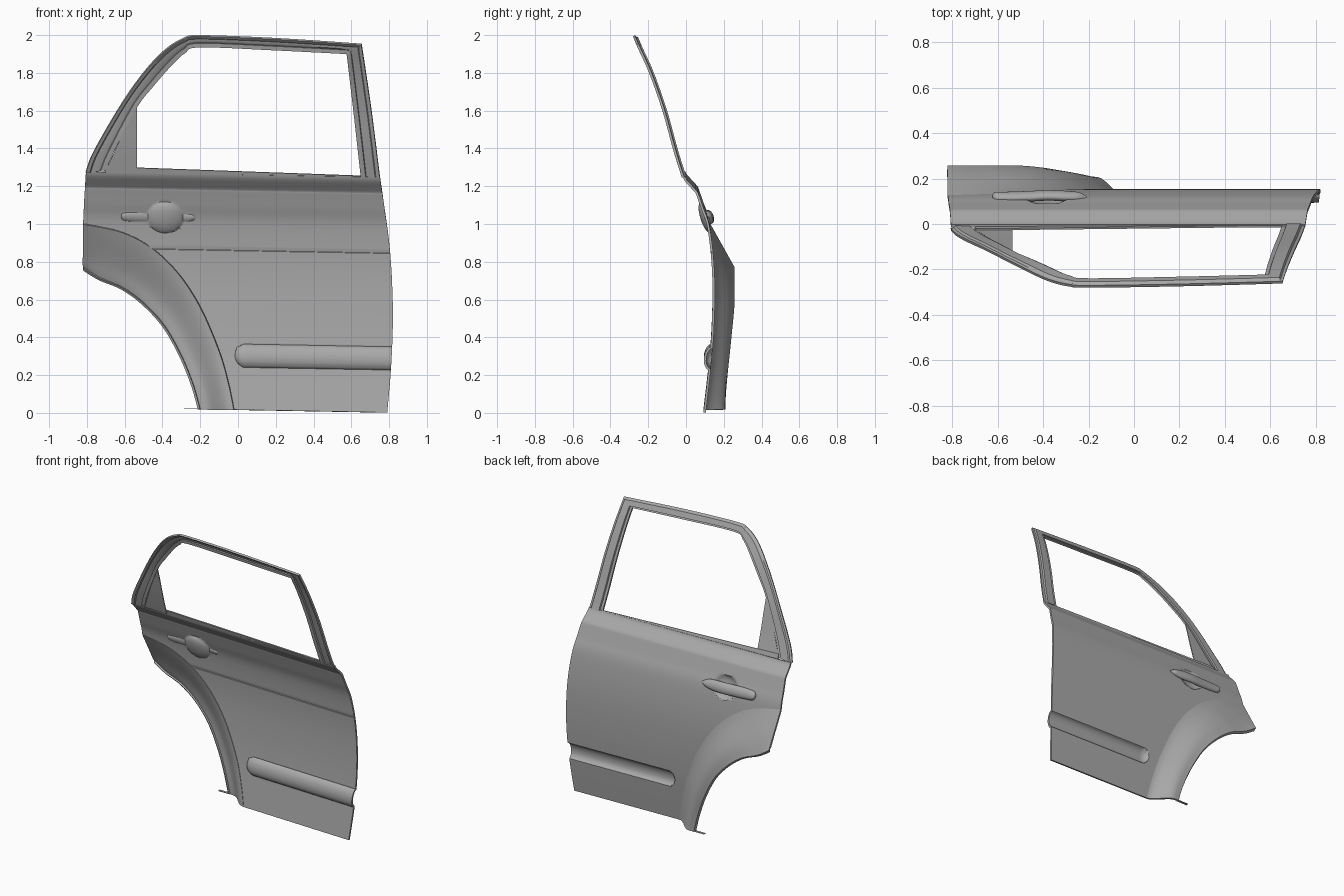
import bpy
import math

cube = bpy.data.objects.get("Cube")
if cube:
    bpy.data.objects.remove(cube, do_unlink=True)

grey = bpy.data.materials.new("plain grey")
grey.use_nodes = True
grey.diffuse_color = (0.4, 0.4, 0.4, 1)
grey.node_tree.nodes["Principled BSDF"].inputs["Base Color"].default_value = grey.diffuse_color


def spline(points, steps=10):
    """Catmull-Rom curve through points of any dimension."""
    out = []
    for i in range(len(points) - 1):
        a, b, c = points[max(i - 1, 0)], points[i], points[i + 1]
        d = points[min(i + 2, len(points) - 1)]
        for k in range(steps):
            t = k / steps
            out.append(tuple(
                0.5 * (2 * q + (r - p) * t + (2 * p - 5 * q + 4 * r - s) * t ** 2
                       + (3 * q - p - 3 * r + s) * t ** 3)
                for p, q, r, s in zip(a, b, c, d)))
    return out + [points[-1]]


def lookup(curve, z):
    """First coordinate of a curve at the height z."""
    for (a, za), (b, zb) in zip(curve, curve[1:]):
        if za <= z <= zb:
            return a + (b - a) * (z - za) / max(zb - za, 1e-9)
    return curve[0][0] if z < curve[0][1] else curve[-1][0]


def lerp(a, b, t):
    return a + (b - a) * t


def smooth(t):
    t = max(0, min(1, t))
    return t * t * (3 - 2 * t)


def sheet(name, rows, thickness=0.013):
    """Thin sheet metal part from rows of points, facing outward (+y)."""
    n = len(rows[0])
    verts = [p for row in rows for p in row]
    faces = [(i * n + j, i * n + j + 1, (i + 1) * n + j + 1, (i + 1) * n + j)
             for i in range(len(rows) - 1) for j in range(n - 1)]
    mesh = bpy.data.meshes.new(name)
    mesh.from_pydata(verts, [], faces)
    mesh.update()
    if sum(f.normal.y * f.area for f in mesh.polygons) < 0:
        mesh.flip_normals()
    return finish(name, mesh, thickness)


def finish(name, mesh, thickness=0):
    mesh.materials.append(grey)
    obj = bpy.data.objects.new(name, mesh)
    bpy.context.collection.objects.link(obj)
    bpy.ops.object.select_all(action='DESELECT')
    obj.select_set(True)
    bpy.context.view_layer.objects.active = obj
    if thickness:
        solid = obj.modifiers.new("thickness", 'SOLIDIFY')
        solid.thickness = thickness
        solid.offset = -1
        bpy.ops.object.modifier_apply(modifier=solid.name)
    bpy.ops.object.shade_smooth_by_angle(angle=math.radians(35))
    return obj


# Side profile (y, z) of the whole door, and its outlines (x, z)
profile = spline([(0.103, 0), (0.14, 0.33), (0.153, 0.6), (0.148, 0.81), (0.125, 1.0),
                  (0.092, 1.1), (0.066, 1.175)]) + \
    spline([(0.062, 1.185), (0.025, 1.225), (0.002, 1.25)]) + \
    spline([(0.0, 1.255), (-0.045, 1.4), (-0.1, 1.6), (-0.17, 1.8), (-0.233, 1.94), (-0.258, 2.0)])
rear_edge = spline([(0.79, 0.015), (0.81, 0.25), (0.82, 0.5), (0.815, 0.72), (0.8, 0.92),
                    (0.77, 1.14), (0.752, 1.265)])
flare_top = spline([(-0.02, 0.015), (-0.05, 0.16), (-0.1, 0.33), (-0.2, 0.56), (-0.32, 0.74),
                    (-0.46, 0.87), (-0.62, 0.95), (-0.82, 0.99)])
arch = spline([(-0.205, 0.015), (-0.24, 0.14), (-0.3, 0.29), (-0.39, 0.45), (-0.5, 0.57),
               (-0.61, 0.65), (-0.73, 0.7), (-0.82, 0.755)])
side_edge = flare_top + [(-0.815, 1.1), (-0.805, 1.265)]


def tilted(x, y, z):
    return (x, y, z - 0.018 * x)


# Main panel with handle recess and moulding groove
def panel_point(x, z):
    y = lookup(profile, z)
    bowl = ((x + 0.385) / 0.092) ** 2 + ((z - 1.03) / 0.077) ** 2
    y -= 0.03 * max(0, 1 - bowl) ** 0.7
    groove = math.hypot(max(0, 0.045 - x), z - 0.303) / 0.053
    y -= 0.03 * math.sqrt(max(0, 1 - groove ** 2))
    return tilted(x, y, z)


heights = sorted({z for _, z in flare_top} | {0.02 + 0.0125 * k for k in range(100)} | {1.18, 1.265})
columns = 150
panel = []
for z in heights:
    left, right = lookup(side_edge, z), lookup(rear_edge, z)
    panel.append([panel_point(lerp(left, right, j / columns), z) for j in range(columns + 1)])
sheet("door_panel", panel)

# Wheel arch flare, ending in a rolled lip
flare = []
for i, ((ox, oz), (ix, iz)) in enumerate(zip(flare_top, arch)):
    t = i / (len(arch) - 1)
    y_in, y_out = lerp(0.208, 0.258, smooth(1.6 * t)), lookup(profile, oz)
    row = []
    for k in range(13):
        s = k / 12
        f = lerp(smooth(s / 0.8), s, t)
        row.append(tilted(lerp(ox, ix, s), lerp(y_out, y_in, f), lerp(oz, iz, s)))
    row.append(tilted(max(ix - 0.008, -0.82), y_in - 0.014, max(iz - 0.012 * t, 0.015)))
    flare.append(row)
sheet("arch_flare", flare)

# Small sill tab at the foot of the arch
sheet("sill_tab", [[(x, y, 0.02) for y in (0.19, 0.207)] for x in (-0.285, -0.2)], 0.004)

# Window frame: outer and inner edge (x, z, x, z), with stepped section
rail = spline([(-0.807, 1.275, -0.7, 1.285), (-0.765, 1.385, -0.655, 1.39),
               (-0.62, 1.635, -0.535, 1.62), (-0.5, 1.805, -0.45, 1.73),
               (-0.39, 1.922, -0.355, 1.84), (-0.29, 1.985, -0.28, 1.91),
               (-0.2, 2.0, -0.2, 1.94), (0.2, 1.985, 0.2, 1.924), (0.655, 1.955, 0.575, 1.905)], 8)
pillar = spline([(0.655, 1.955, 0.575, 1.905), (0.705, 1.62, 0.613, 1.58),
                 (0.752, 1.25, 0.65, 1.25)], 8)
section = [(0, -0.012), (0.14, -0.009), (0.2, 0), (0.5, 0), (0.78, 0), (0.82, -0.01), (1, -0.01)]
frame = []
for ox, oz, ix, iz in rail + pillar[1:]:
    row = []
    for s, step in section:
        z = lerp(oz, iz, s)
        row.append((lerp(ox, ix, s), lookup(profile, z) + step, z))
    frame.append(row)
sheet("window_frame", frame)

# Corner plate filling the window's rear triangle
corner = []
for k in range(13):
    t = k / 12
    z = lerp(1.275, 1.62, t)
    left = lerp(-0.705, -0.545, t)
    corner.append([(x, lookup(profile, z) - 0.012, z) for x in (left, -0.535)])
sheet("corner_plate", corner, 0.006)

# Belt seal below the glass opening
seal = []
for k in range(21):
    x = lerp(-0.7, 0.655, k / 20)
    top, low = 1.28 - 0.036 * x, 1.26 - 0.018 * x
    seal.append([(x, lookup(profile, z) - 0.005, z) for z in (low, max(top, low + 0.003))])
sheet("belt_seal", seal, 0.008)

# Handle grip: elliptical rings along x (x, half height, centre y)
stations = spline([(-0.622, 0.008, 0.12), (-0.605, 0.028, 0.119), (-0.55, 0.034, 0.119),
                   (-0.46, 0.036, 0.122), (-0.38, 0.036, 0.126), (-0.3, 0.034, 0.123),
                   (-0.25, 0.025, 0.119), (-0.21, 0.006, 0.117)], 5)
sides = 20
verts, faces = [], []
for x, h, y in stations:
    for k in range(sides):
        a = math.tau * k / sides
        dz = h * math.sin(a)
        verts.append(tilted(x, y + min(h, 0.022) * math.cos(a) - 0.2 * dz, 1.03 + dz))
for i in range(len(stations) - 1):
    for k in range(sides):
        a, b = i * sides + k, i * sides + (k + 1) % sides
        faces.append((a, a + sides, b + sides, b))
faces += [tuple(range(sides)), tuple(reversed(range(len(verts) - sides, len(verts))))]
grip = bpy.data.meshes.new("handle_grip")
grip.from_pydata(verts, [], faces)
grip.update()
if grip.polygons[-1].normal.x < 0:
    grip.flip_normals()
finish("handle_grip", grip)
